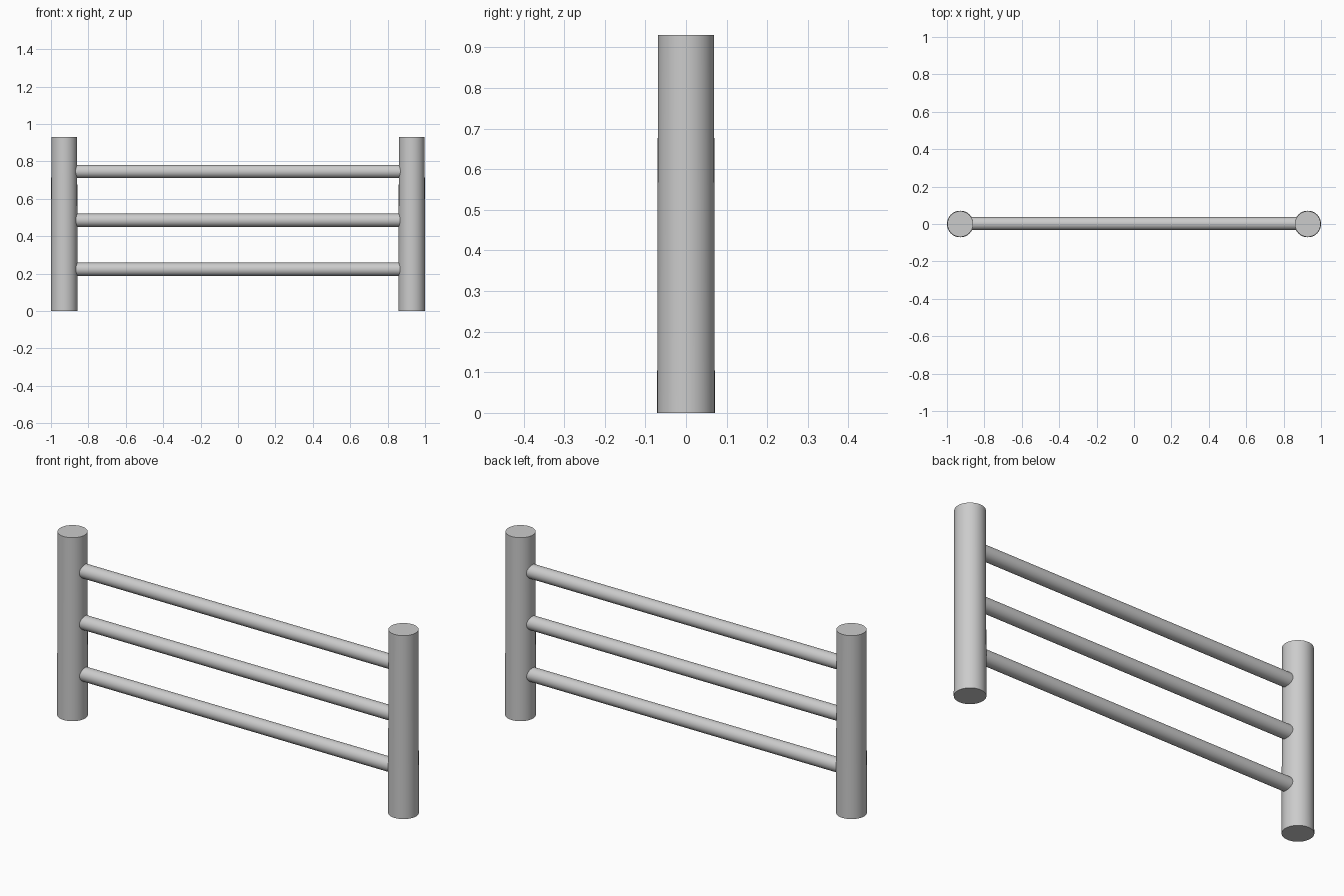
import bpy
import math

cube = bpy.data.objects.get("Cube")
if cube:
    bpy.data.objects.remove(cube, do_unlink=True)

# Single plain grey for every part
grey = bpy.data.materials.new("plain grey")
grey.use_nodes = True
colour = (0.6, 0.6, 0.6, 1)
grey.diffuse_color = colour
grey.node_tree.nodes["Principled BSDF"].inputs["Base Color"].default_value = colour

POST_X = 0.929
POST_HEIGHT = 0.93


def round_bar(name, r_start, r_end, length, location, rotation=(0, 0, 0)):
    bpy.ops.mesh.primitive_cone_add(vertices=48, radius1=r_start, radius2=r_end,
                                    depth=length, location=location, rotation=rotation)
    bar = bpy.context.object
    bar.name = name
    bar.data.materials.append(grey)
    bpy.ops.object.shade_smooth_by_angle(angle=math.radians(35))
    return bar


# Upright posts, very slightly tapered
for side, sign in (("left", 1), ("right", -1)):
    round_bar(side + "_post", 0.071, 0.069, POST_HEIGHT,
              (sign * POST_X, 0, POST_HEIGHT / 2))

# Horizontal rails, with ends buried in the posts
for name, z in (("lower", 0.223), ("middle", 0.485), ("upper", 0.746)):
    round_bar(name + "_rail", 0.035, 0.035, 2 * POST_X,
              (0, 0.002, z), (0, math.pi / 2, 0))
